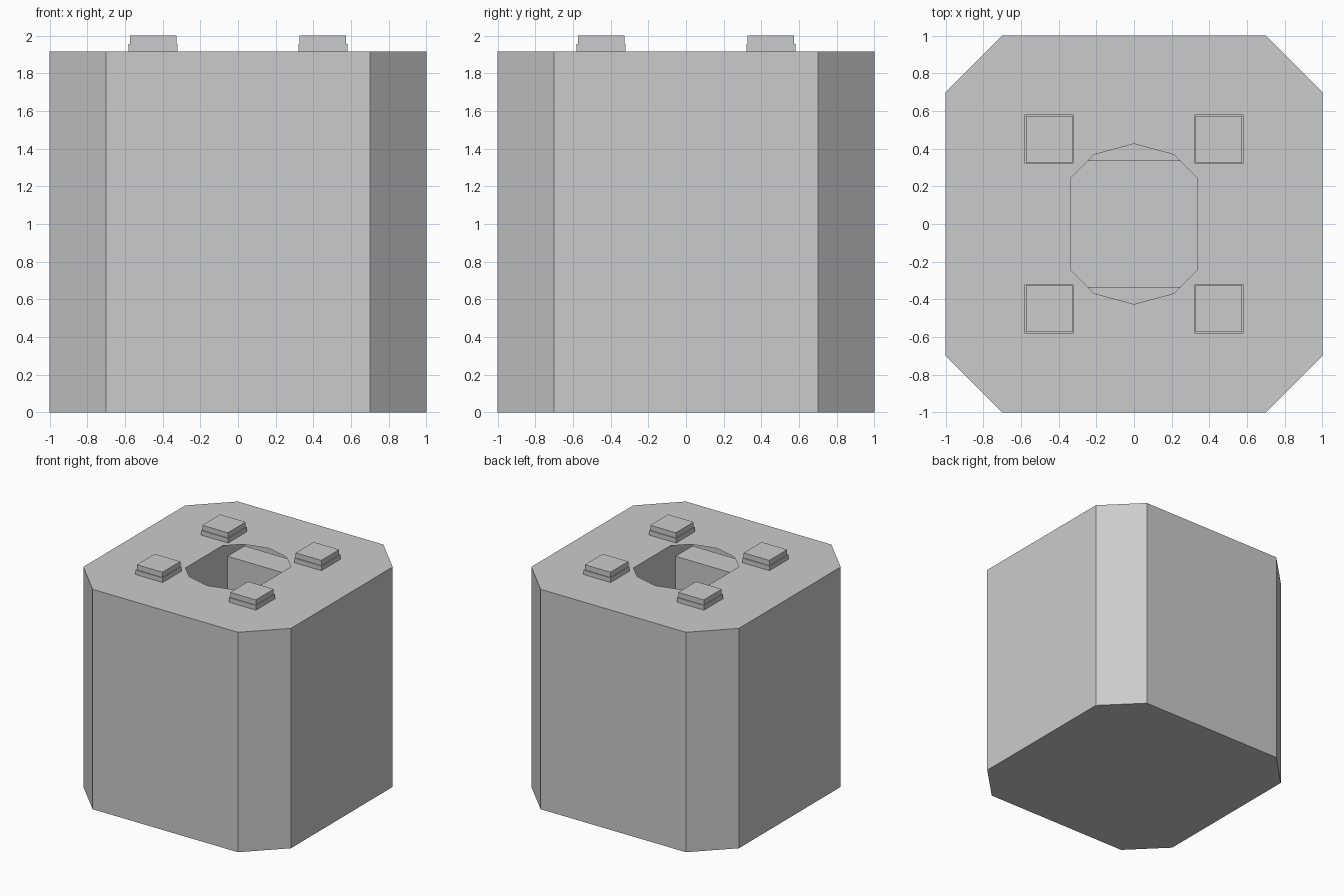
import bpy, bmesh, math

if "Cube" in bpy.data.objects:
    bpy.data.objects.remove(bpy.data.objects["Cube"])

TOP = 1.915          # height of the top plate
CHAMFER = 0.7        # where the corner cuts start
MID, HALF = 0.45, 0.12   # centre and half width of posts, walls and beams


def finish(name, bm):
    bmesh.ops.recalc_face_normals(bm, faces=bm.faces)
    mesh = bpy.data.meshes.new(name)
    bm.to_mesh(mesh)
    bm.free()
    obj = bpy.data.objects.new(name, mesh)
    bpy.context.collection.objects.link(obj)
    return obj


def box(name, x, y, z):
    """Box from (min, max) ranges on each axis."""
    bm = bmesh.new()
    bmesh.ops.create_cube(bm, size=1)
    for v in bm.verts:
        v.co = [(a + b) / 2 + c * (b - a) for (a, b), c in zip((x, y, z), v.co)]
    return finish(name, bm)


# Body: chamfered square shell with a twelve-sided opening in the top
bm = bmesh.new()
outline = [(CHAMFER, -1), (1, -CHAMFER), (1, CHAMFER), (CHAMFER, 1),
           (-CHAMFER, 1), (-1, CHAMFER), (-1, -CHAMFER), (-CHAMFER, -1)]
low = [bm.verts.new((x, y, 0)) for x, y in outline]
high = [bm.verts.new((x, y, TOP)) for x, y in outline]
bm.faces.new(low[::-1])
for i in range(8):
    j = (i + 1) % 8
    bm.faces.new((low[i], low[j], high[j], high[i]))
hole = [bm.verts.new((0.425 * math.cos(i * math.pi / 6),
                      0.425 * math.sin(i * math.pi / 6), TOP)) for i in range(12)]
rim = [bm.edges.new((hole[i], hole[(i + 1) % 12])) for i in range(12)]
border = [bm.edges.get((high[i], high[(i + 1) % 8])) for i in range(8)]
bmesh.ops.triangle_fill(bm, edges=rim + border, use_beauty=True)
finish("body", bm)

inner, outer = MID - 0.115, MID + HALF
for s in (-1, 1):
    side = sorted((s * inner, s * outer))
    # Inner walls around the well: the front and back ones stop lower
    box("well_side_wall", side, (-outer, outer), (0.005, TOP - 0.005))
    box("well_cross_wall", (-inner, inner), side, (0.005, 1.79))
    # Foot beams, ending just behind the outer faces
    box("foot_beam_y", side, (-0.995, 0.995), (0.005, 0.17))
    box("foot_beam_x", (-0.995, 0.995), side, (0.005, 0.17))
    # Studs on top, each with a slightly wider collar
    for t in (-1, 1):
        for name, h, z in (("stud", 0.123, (TOP, 2.0)),
                           ("stud_collar", 0.13, (TOP, 1.955))):
            box(name, (s * MID - h, s * MID + h), (t * MID - h, t * MID + h), z)
